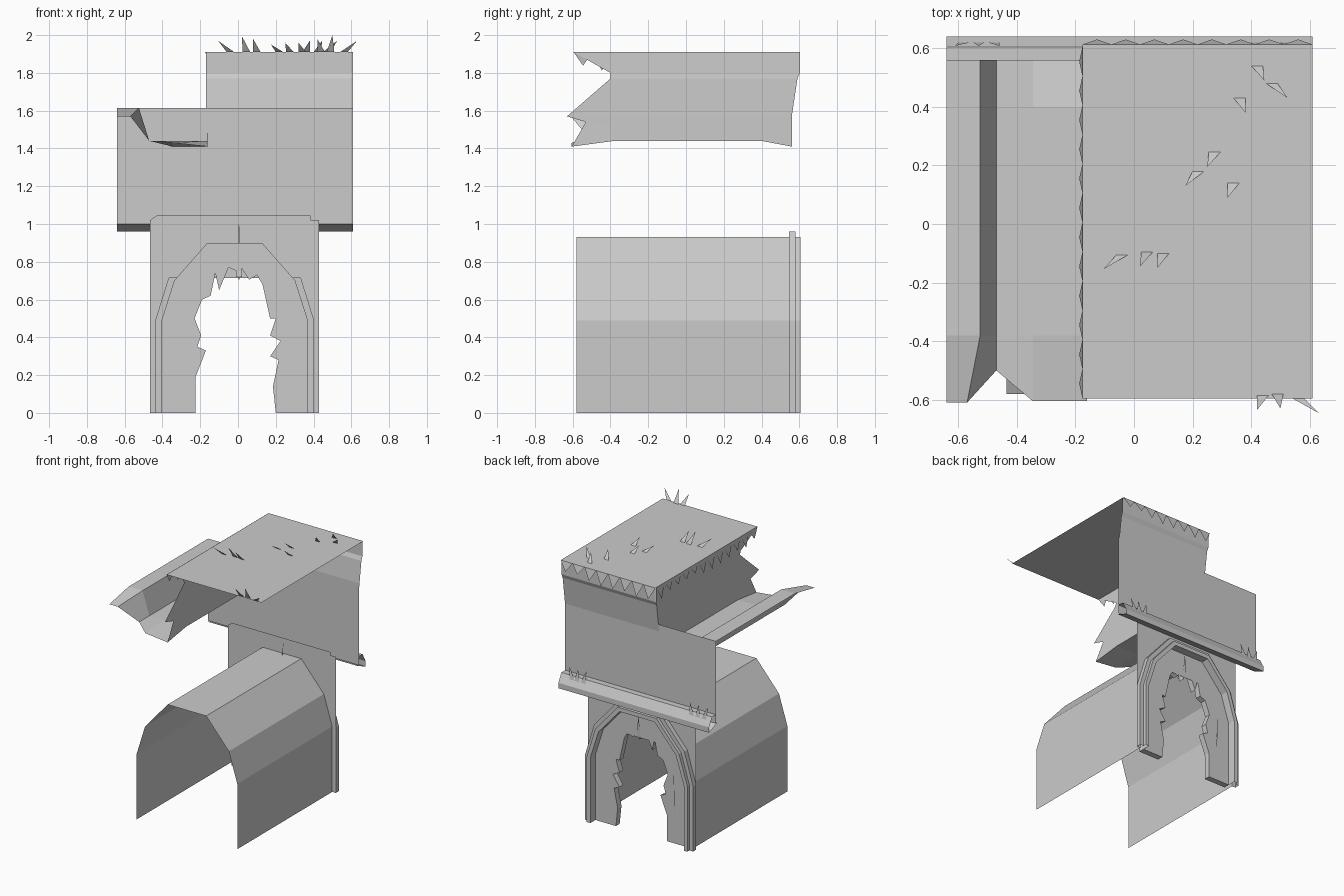
import bpy, bmesh, random

random.seed(4)
CX = -0.0175


def finish(name, bm):
    bmesh.ops.remove_doubles(bm, verts=bm.verts, dist=0.0005)
    bmesh.ops.recalc_face_normals(bm, faces=bm.faces)
    me = bpy.data.meshes.new(name)
    bm.to_mesh(me)
    bm.free()
    ob = bpy.data.objects.new(name, me)
    bpy.context.collection.objects.link(ob)
    return ob


def loft(name, rows):
    """Open sheet through rows of equal point count."""
    bm = bmesh.new()
    vs = [[bm.verts.new(p) for p in r] for r in rows]
    for a, b in zip(vs, vs[1:]):
        for i in range(len(a) - 1):
            bm.faces.new((a[i], a[i + 1], b[i + 1], b[i]))
    return finish(name, bm)


def plate(name, pts, y, depth=0):
    """Flat outline in the xz plane, optionally thickened along y."""
    bm = bmesh.new()
    f = bm.faces.new([bm.verts.new((x, y, z)) for x, z in pts])
    if depth:
        r = bmesh.ops.extrude_face_region(bm, geom=[f], use_keep_orig=True)
        bmesh.ops.translate(bm, vec=(0, depth, 0),
                            verts=[v for v in r['geom'] if isinstance(v, bmesh.types.BMVert)])
    bmesh.ops.triangulate(bm, faces=[f for f in bm.faces if len(f.verts) > 4])
    return finish(name, bm)


def triangles(name, tris):
    bm = bmesh.new()
    for t in tris:
        bm.faces.new([bm.verts.new(p) for p in t])
    return finish(name, bm)


def arch(o):
    """Faceted arch outline grown outward by o."""
    h = [(0.4175 + o, 0), (0.4175 + o, 0.49), (0.3475 + o * 0.9, 0.715 + o * 0.5), (0.16 + o * 0.5, 0.93 + o)]
    return [(CX - x, z) for x, z in h] + [(CX + x, z) for x, z in reversed(h)]


def at_y(pts, y):
    return [(x, y, z) for x, z in pts]


# Tunnel vault and stepped arch moulding
A, B, C = arch(0), arch(-0.03), arch(0.03)
loft("tunnel_vault", [at_y(A, -0.58), at_y(A, 0.545)])
loft("arch_moulding", [at_y(C, 0.545), at_y(C, 0.58), at_y(A, 0.58), at_y(A, 0.605),
                       at_y(B, 0.605), at_y(B, 0.545)])

# Wall around the arch
plate("arch_wall", [(-0.465, 0), (-0.465, 1.02), (-0.43, 1.02), (-0.43, 1.045), (0.385, 1.045),
                    (0.385, 1.02), (0.43, 1.02), (0.43, 0)] + A[::-1], 0.545)

# Broken infill panel with ragged opening
hole = [(-0.225, 0), (-0.225, 0.19), (-0.17, 0.33), (-0.215, 0.35), (-0.195, 0.41), (-0.23, 0.5),
        (-0.19, 0.6), (-0.145, 0.62), (-0.12, 0.74), (-0.1, 0.65), (-0.05, 0.77), (-0.005, 0.75),
        (0.005, 0.70), (0.02, 0.765), (0.06, 0.705), (0.1, 0.73), (0.13, 0.68), (0.17, 0.5),
        (0.2, 0.5), (0.17, 0.41), (0.225, 0.38), (0.17, 0.3), (0.215, 0.28), (0.185, 0.14), (0.2, 0)]
plate("broken_panel", B + hole[::-1], 0.5, 0.045)
triangles("panel_cracks", [((-0.01, 0.497, 0.72), (0.02, 0.497, 0.72), (0.005, 0.53, 1.02)),
                           ((-0.01, 0.55, 0.72), (0.02, 0.55, 0.72), (0.005, 0.56, 0.9)),
                           ((-0.295, 0.55, 0.2), (-0.29, 0.56, 0.53), (-0.285, 0.55, 0.2))])

# Sloped ledge between storeys
prof = [(0.56, 1.065), (0.605, 1.065), (0.64, 1.0), (0.64, 0.96), (0.545, 1.0)]
loft("ledge", [[(x, y, z) for y, z in prof] for x in (-0.64, 0.61)])

# Upper wall
plate("upper_wall", [(-0.64, 1.0), (0.61, 1.0), (0.61, 1.615), (-0.165, 1.615), (-0.165, 1.42),
                     (-0.28, 1.40), (-0.35, 1.44), (-0.47, 1.44), (-0.525, 1.615), (-0.64, 1.615)], 0.56)

# Flared band under the roof, back side
band = [(0.562, 1.565), (0.59, 1.77), (0.603, 1.80), (0.603, 1.91)]
loft("upper_band", [[(x, y, z) for y, z in band] for x in (-0.17, 0.61)])

# Gutter, flange and side wall running forward: (x, z) with torn front (x, y, z)
side = [((-0.64, 1.615), (-0.64, -0.61, 1.57)), ((-0.525, 1.615), (-0.57, -0.61, 1.57)),
        ((-0.47, 1.44), (-0.47, -0.5, 1.44)), ((-0.345, 1.44), (-0.345, -0.605, 1.43)),
        ((-0.165, 1.44), (-0.16, -0.605, 1.41)), ((-0.165, 1.52), (-0.165, -0.53, 1.54)),
        ((-0.165, 1.57), (-0.165, -0.63, 1.57)), ((-0.168, 1.77), (-0.168, -0.4, 1.77)),
        ((-0.172, 1.80), (-0.172, -0.4, 1.80)), ((-0.175, 1.91), (-0.175, -0.595, 1.91))]
back_y = [0.56] * 7 + [0.59, 0.603, 0.603]
loft("side_wall_and_gutter", [[f for _, f in side], [(x, -0.38, z) for (x, z), _ in side],
                              [(x, 0.4, z) for (x, z), _ in side],
                              [(x, y, z - (0.03 if i in (3, 4) else 0))
                               for i, (((x, z), _), y) in enumerate(zip(side, back_y))]])

# Roof sheet
loft("roof", [[(-0.175, -0.595, 1.91), (0.61, -0.595, 1.91)], [(-0.175, 0.613, 1.91), (0.61, 0.613, 1.91)]])

# Hanging teeth along back and left roof edges
teeth = []
for i in range(8):
    a, w = -0.175 + i * 0.098, 0.098
    teeth.append(((a, 0.613, 1.91), (a + w, 0.613, 1.91), (a + w * 0.5, 0.63, 1.83 + random.uniform(-0.02, 0.02))))
for i in range(12):
    a, w = -0.595 + i * 0.1, 0.1
    teeth.append(((-0.176, a, 1.91), (-0.176, a + w, 1.91),
                  (-0.187, a + w * 0.5, 1.82 + random.uniform(-0.02, 0.03))))
triangles("roof_edge_teeth", teeth)


# Upright grass blades: base x, base y, tip x, height
def blades(name, data, z, lean):
    triangles(name, [((x - 0.02, y, z), (x + 0.02, y, z), (t, y - lean, z + h)) for x, y, t, h in data])


blades("roof_grass", [(-0.04, -0.105, -0.105, 0.06), (0.045, -0.095, 0.02, 0.085), (0.1, -0.1, 0.08, 0.07),
                      (0.22, 0.18, 0.175, 0.04), (0.275, 0.245, 0.25, 0.05), (0.34, 0.14, 0.32, 0.05),
                      (0.36, 0.43, 0.38, 0.06), (0.42, 0.54, 0.445, 0.06), (0.47, 0.48, 0.525, 0.06),
                      (0.44, -0.585, 0.42, 0.07), (0.49, -0.58, 0.5, 0.09), (0.56, -0.595, 0.63, 0.06)],
       1.91, 0.05)
blades("ledge_grass", [(x, 0.62, x + d, 0.09) for x, d in
                       ((-0.58, -0.03), (-0.53, 0), (-0.48, 0.02), (0.42, -0.02), (0.47, 0), (0.51, 0.03))],
       1.04, 0.012)
